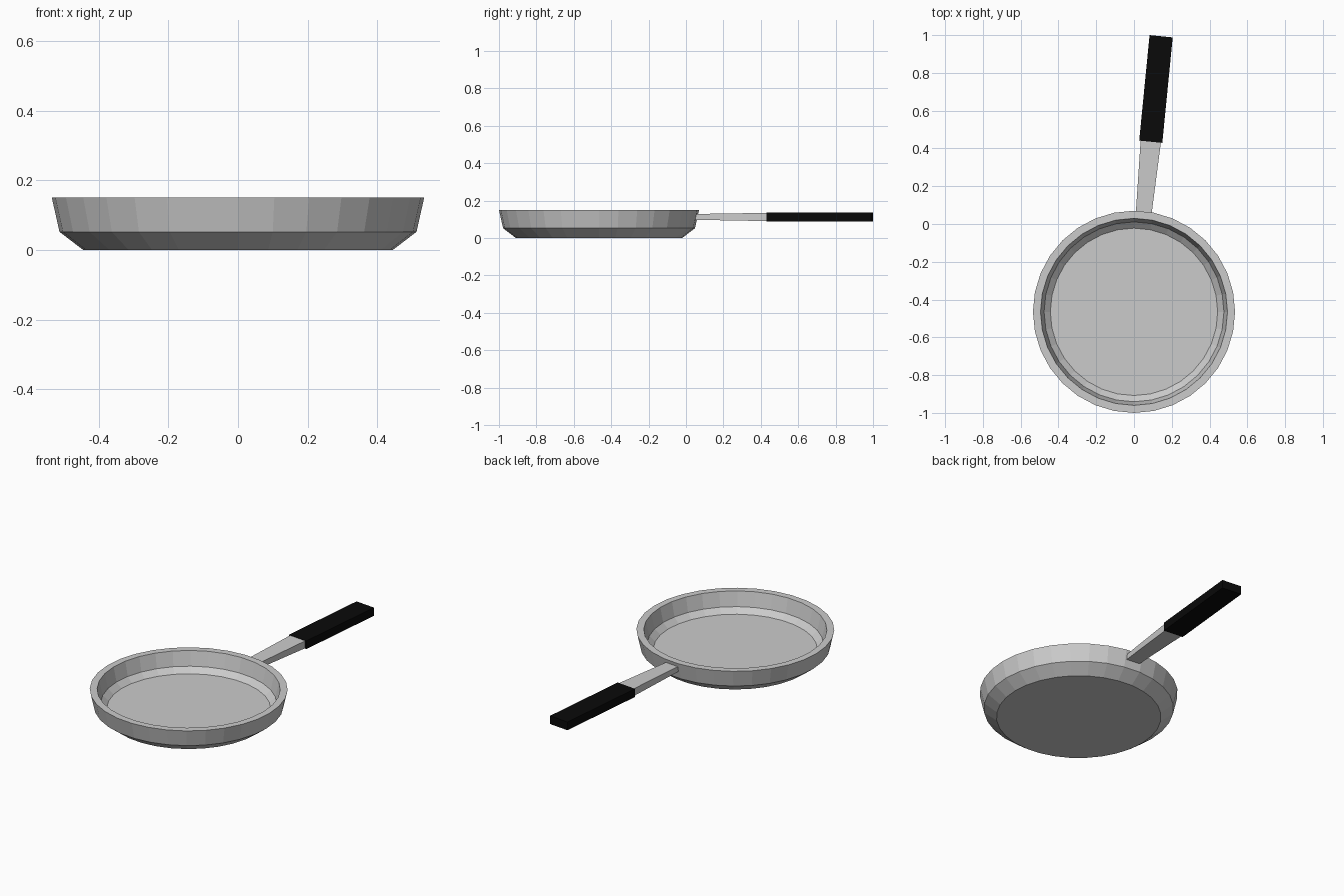
import bpy
import bmesh
from math import cos, sin, pi, radians
from mathutils import Matrix

if "Cube" in bpy.data.objects:
    bpy.data.objects.remove(bpy.data.objects["Cube"])

SIDES = 32
PAN_Y = -0.465
# the handle grows from the pan facet just right of the back axis
FACET = Matrix.Translation((0, PAN_Y, 0)) @ Matrix.Rotation(-pi / SIDES, 4, 'Z')


def loft(name, rings, matrix, color=None):
    """Skin consecutive rings of points and cap both ends."""
    bm = bmesh.new()
    loops = [[bm.verts.new(p) for p in ring] for ring in rings]
    n = len(loops[0])
    for a, b in zip(loops, loops[1:]):
        for i in range(n):
            j = (i + 1) % n
            bm.faces.new((a[i], a[j], b[j], b[i]))
    bm.faces.new(loops[0][::-1])
    bm.faces.new(loops[-1])
    bmesh.ops.recalc_face_normals(bm, faces=bm.faces)
    mesh = bpy.data.meshes.new(name)
    bm.to_mesh(mesh)
    bm.free()
    obj = bpy.data.objects.new(name, mesh)
    obj.matrix_world = matrix
    bpy.context.collection.objects.link(obj)
    if color:
        mat = bpy.data.materials.new(name)
        mat.diffuse_color = color
        mat.use_nodes = True
        mat.node_tree.nodes["Principled BSDF"].inputs["Base Color"].default_value = mat.diffuse_color
        mesh.materials.append(mat)
    return obj


def circle(radius, z):
    return [(radius * cos(2 * pi * i / SIDES), radius * sin(2 * pi * i / SIDES), z)
            for i in range(SIDES)]


def section(dist, width, z0, z1):
    w = width / 2
    return [(-w, dist, z0), (w, dist, z0), (w, dist, z1), (-w, dist, z1)]


# pan bowl: outside up, over the rim, down to the inner floor
profile = [(0.445, 0), (0.513, 0.052), (0.535, 0.15),
           (0.495, 0.15), (0.476, 0.065), (0.443, 0.035)]
loft("pan_bowl", [circle(r, z) for r, z in profile],
     Matrix.Translation((0, PAN_Y, 0)))

# metal handle neck, flaring away from the pan
loft("handle_neck", [section(0.515, 0.083, 0.097, 0.128),
                     section(0.91, 0.108, 0.09, 0.134)], FACET)

# black grip
loft("handle_grip", [section(0.905, 0.123, 0.087, 0.136),
                     section(1.466, 0.123, 0.087, 0.136)], FACET,
     (0.003, 0.003, 0.003, 1))
